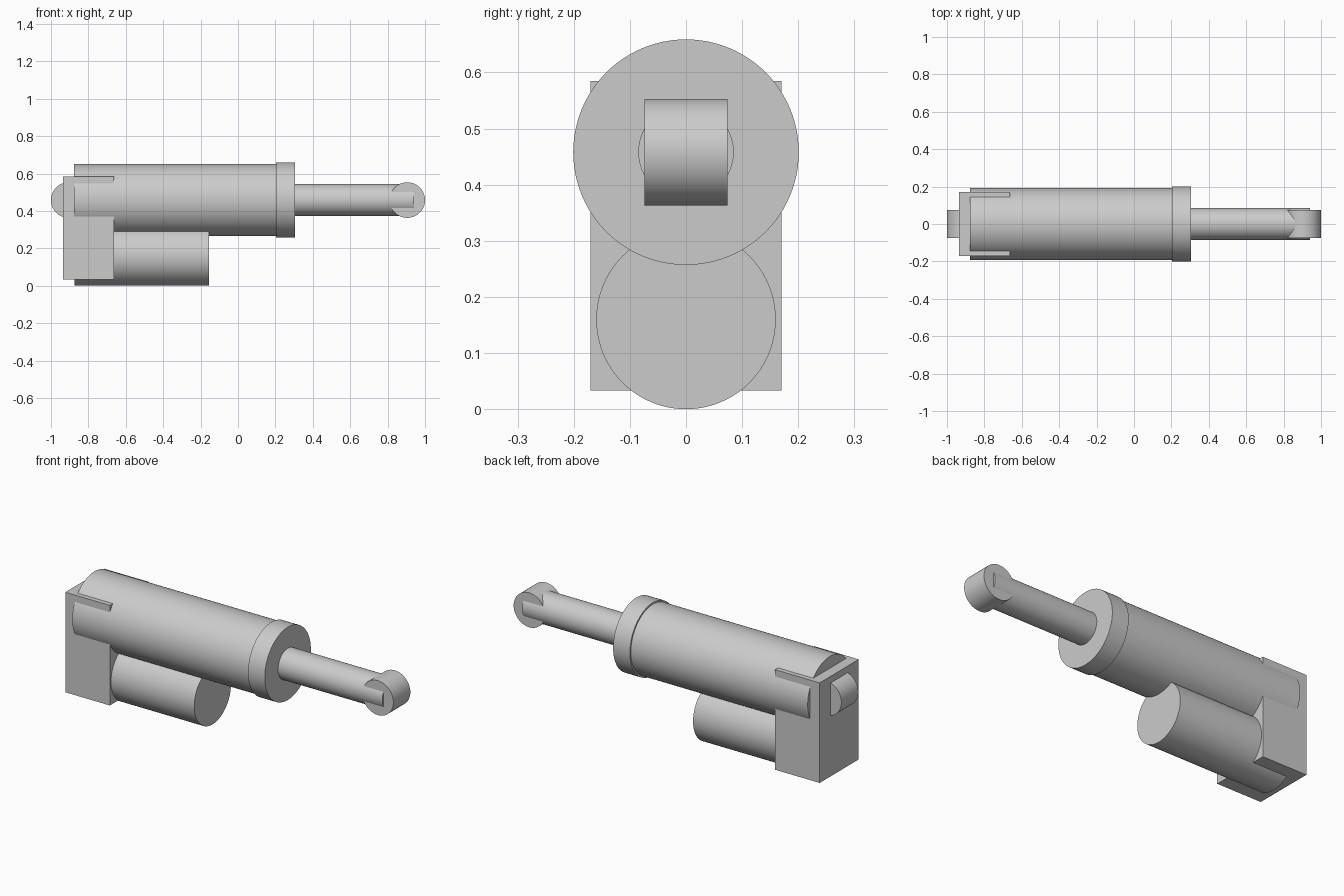
import bpy
import math

cube = bpy.data.objects.get("Cube")
if cube:
    bpy.data.objects.remove(cube, do_unlink=True)

grey = bpy.data.materials.new("light_grey")
grey.use_nodes = True
grey.diffuse_color = (0.6, 0.6, 0.6, 1)
grey.node_tree.nodes["Principled BSDF"].inputs["Base Color"].default_value = (0.6, 0.6, 0.6, 1)

AXIS_Z = 0.458


def finish(name):
    obj = bpy.context.object
    obj.name = name
    obj.data.materials.append(grey)
    return obj


def cylinder(name, center, radius, length, axis):
    rotation = (0, math.pi / 2, 0) if axis == "x" else (math.pi / 2, 0, 0)
    bpy.ops.mesh.primitive_cylinder_add(vertices=96, radius=radius, depth=length,
                                        location=center, rotation=rotation)
    bpy.ops.object.shade_smooth_by_angle(angle=math.radians(30))
    return finish(name)


def x_cylinder(name, x0, x1, z, radius):
    return cylinder(name, ((x0 + x1) / 2, 0, z), radius, x1 - x0, "x")


# Outer tube, end collar and sliding rod share one axis
x_cylinder("outer_tube", -0.877, 0.202, AXIS_Z, 0.192)
x_cylinder("end_collar", 0.202, 0.304, AXIS_Z, 0.201)
x_cylinder("sliding_rod", 0.304, 0.94, AXIS_Z, 0.085)

# Motor below the tube
x_cylinder("motor", -0.873, -0.155, 0.16, 0.16)

# Mounting eyes at both ends
for name, x in (("rear_eye", -0.905), ("rod_eye", 0.905)):
    cylinder(name, (x, 0, AXIS_Z), 0.095, 0.148, "y")

# Gearbox housing joining the tube and motor
bpy.ops.mesh.primitive_cube_add(size=1, location=(-0.799, 0, 0.309))
housing = finish("gear_housing")
housing.scale = (0.272, 0.34, 0.552)
